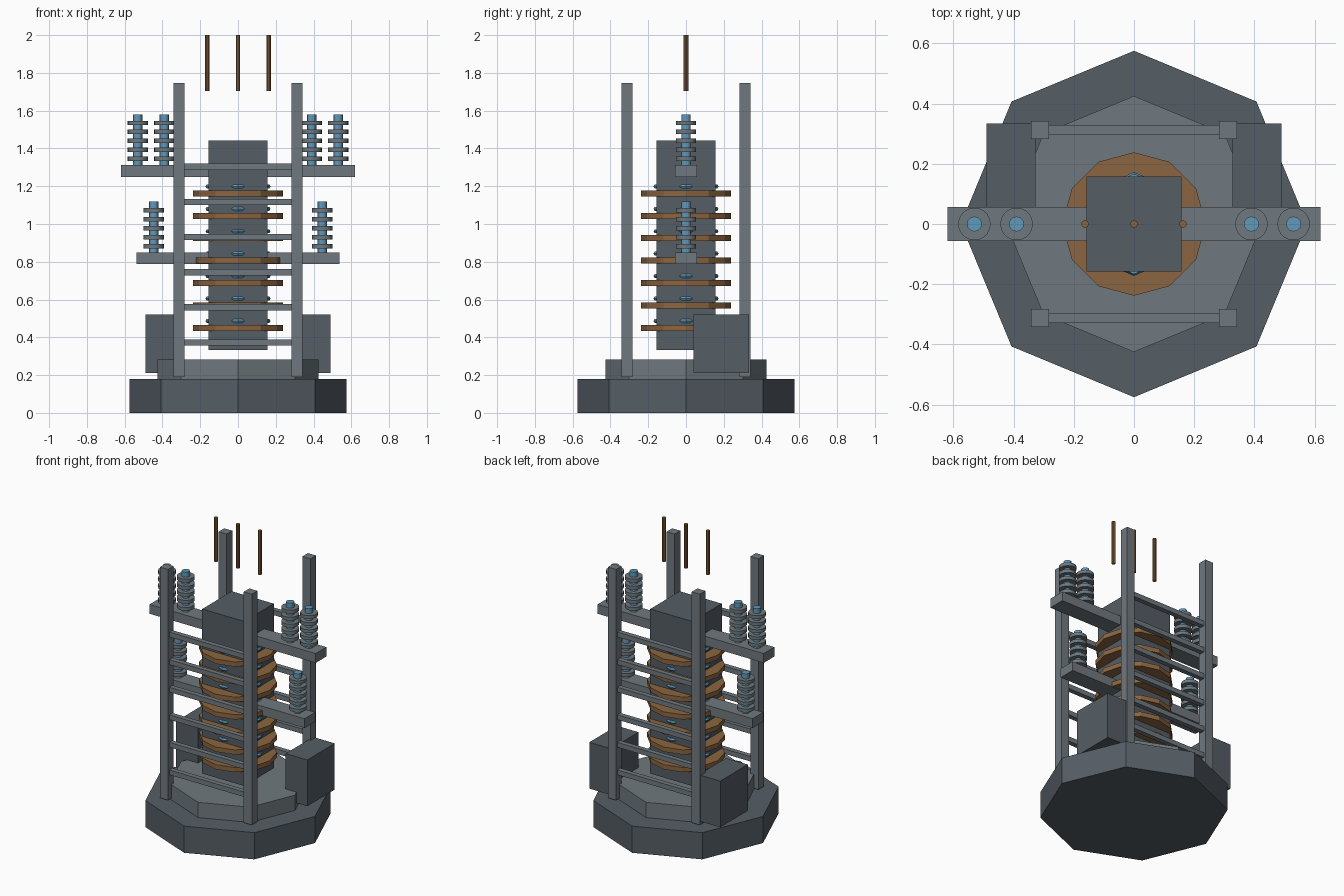
import bpy
from math import pi

if "Cube" in bpy.data.objects:
    bpy.data.objects.remove(bpy.data.objects["Cube"])


def mat(name, rgb):
    m = bpy.data.materials.new(name)
    m.diffuse_color = (*rgb, 1)
    m.use_nodes = True
    m.node_tree.nodes["Principled BSDF"].inputs["Base Color"].default_value = m.diffuse_color
    return m


STEEL = mat("steel", (0.16, 0.19, 0.21))
DARK = mat("dark_steel", (0.09, 0.11, 0.13))
COPPER = mat("copper", (0.26, 0.13, 0.05))
BLUE = mat("glow_blue", (0.12, 0.32, 0.50))


def finish(name, m):
    o = bpy.context.object
    o.name = name
    o.data.materials.append(m)
    return o


def box(name, x, y, z, m):
    """Box from (min, max) pairs."""
    c = [(a + b) / 2 for a, b in (x, y, z)]
    bpy.ops.mesh.primitive_cube_add(size=1, location=c)
    o = finish(name, m)
    o.scale = [b - a for a, b in (x, y, z)]
    return o


def cyl(name, x, y, z0, z1, r, n, m, smooth=False):
    bpy.ops.mesh.primitive_cylinder_add(vertices=n, radius=r, depth=z1 - z0,
                                        location=(x, y, (z0 + z1) / 2))
    o = finish(name, m)
    if smooth:
        bpy.ops.object.shade_smooth_by_angle(angle=pi / 6)
    return o


def span(c, half):
    return (c - half, c + half)


# Stepped octagonal base
cyl("base_lower", 0, 0, 0, 0.18, 0.575, 8, DARK)
cyl("base_upper", 0, 0, 0.18, 0.283, 0.425, 8, STEEL)

# Central core
box("core", (-0.157, 0.157), (-0.157, 0.157), (0.333, 1.443), DARK)

# Copper winding plates, each with a thin glowing ring above it
for i in range(7):
    z = 0.45 + i * 0.1187
    cyl("winding_plate", 0, 0, z - 0.016, z + 0.016, 0.238, 12, COPPER)
    bpy.ops.mesh.primitive_torus_add(major_segments=8, minor_segments=6,
                                     major_radius=0.16, minor_radius=0.012,
                                     location=(0, 0, z + 0.037))
    finish("glow_ring", BLUE)

# Corner posts
for sx in (-1, 1):
    for sy in (-1, 1):
        box("corner_post", span(sx * 0.3125, 0.03), span(sy * 0.3125, 0.03),
            (0.19, 1.747), STEEL)

# Front and back ladder bars
for i in range(6):
    z = 0.373 + i * 0.186
    for sy in (-1, 1):
        box("ladder_bar", (-0.29, 0.29), span(sy * 0.3125, 0.0165),
            span(z, 0.0165), STEEL)

# Side cabinets
for sx in (-1, 1):
    box("side_cabinet", span(sx * 0.408, 0.081), (0.04, 0.333), (0.21, 0.522), DARK)


def insulator(x, z):
    """Blue rod carrying five ribs."""
    cyl("insulator_rod", x, 0, z - 0.005, z + 0.268, 0.025, 12, BLUE, True)
    for k in range(5):
        c = z + 0.033 + k * 0.0475
        cyl("insulator_rib", x, 0, c - 0.0115, c + 0.0115, 0.054, 20, STEEL, True)


# Cross arms with insulators at both ends
for half, top, places in ((0.62, 1.312, (0.39, 0.53)), (0.537, 0.85, (0.446,))):
    box("cross_arm", (-half, half), (-0.057, 0.057), (top - 0.063, top), STEEL)
    for p in places:
        for sx in (-1, 1):
            insulator(sx * p, top)

# Overhead cable ends
for x in (-0.163, 0, 0.163):
    cyl("overhead_cable", x, 0, 1.704, 2.0, 0.0125, 10, COPPER)
